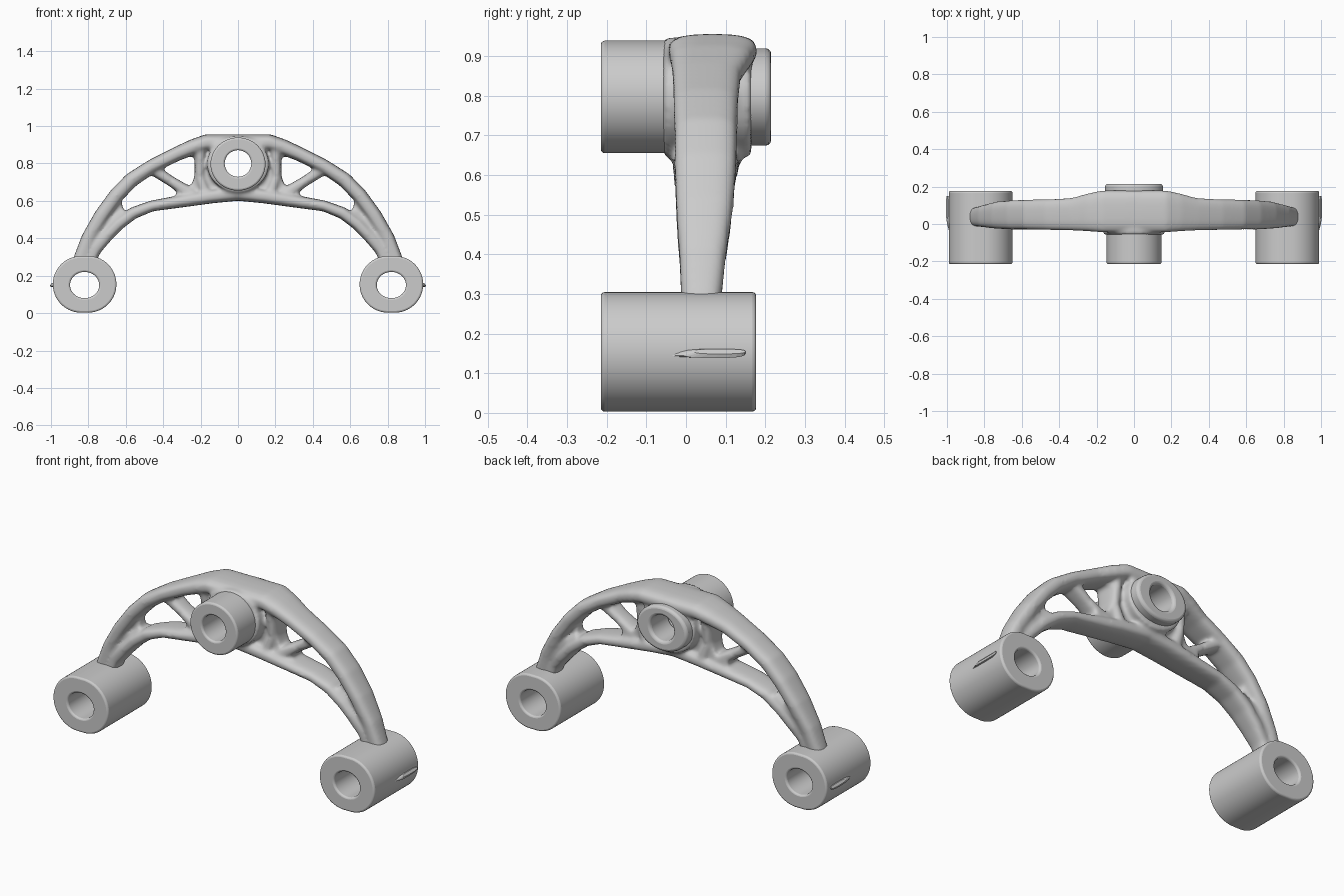
import bpy, bmesh
from math import cos, sin, pi, copysign
from mathutils import Vector

if "Cube" in bpy.data.objects:
    bpy.data.objects.remove(bpy.data.objects["Cube"])


def finish(bm, name):
    bmesh.ops.recalc_face_normals(bm, faces=bm.faces)
    me = bpy.data.meshes.new(name)
    bm.to_mesh(me)
    bm.free()
    ob = bpy.data.objects.new(name, me)
    bpy.context.collection.objects.link(ob)
    return ob


def sweep(bm, sections, s, n=20):
    """Rounded beam through (x, z, half thickness, y0, y1) stations; s mirrors x."""
    rings = []
    for i, (x, z, t, y0, y1) in enumerate(sections):
        a = sections[max(i - 1, 0)]
        b = sections[min(i + 1, len(sections) - 1)]
        d = Vector((b[0] - a[0], b[1] - a[1])).normalized()
        ring = []
        for k in range(n):
            c, q = cos(2 * pi * k / n), sin(2 * pi * k / n)
            u = copysign(abs(c) ** 0.7, c) * t
            v = (y0 + y1) / 2 + copysign(abs(q) ** 0.7, q) * (y1 - y0) / 2
            ring.append(bm.verts.new((s * (x - d.y * u), v, z + d.x * u)))
        rings.append(ring)
    for a, b in zip(rings, rings[1:]):
        for k in range(n):
            j = (k + 1) % n
            bm.faces.new((a[k], a[j], b[j], b[k]))
    bm.faces.new(rings[0])
    bm.faces.new(rings[-1])


def plate(bm, outline, y0, y1, s=1):
    """Flat web from an xz outline."""
    lo = [bm.verts.new((s * x, y0, z)) for x, z in outline]
    hi = [bm.verts.new((s * x, y1, z)) for x, z in outline]
    n = len(lo)
    for k in range(n):
        j = (k + 1) % n
        bm.faces.new((lo[k], lo[j], hi[j], hi[k]))
    bm.faces.new(lo)
    bm.faces.new(hi)


def oval(cx, cz, rx, rz, n=64, flat=0.0):
    pts = []
    for k in range(n):
        a = 2 * pi * (k + 0.5) / n
        pts.append((cx + rx * cos(a) + copysign(flat, cos(a)), cz + rz * sin(a)))
    return pts


def sleeve(name, outer, inner, y0, y1, bevel=0.01):
    """Hollow bushing with softened rims."""
    bm = bmesh.new()
    loops = [[bm.verts.new((x, y, z)) for x, z in pts]
             for pts, y in ((outer, y0), (outer, y1), (inner, y1), (inner, y0))]
    n = len(outer)
    for a, b in zip(loops, loops[1:] + loops[:1]):
        for k in range(n):
            j = (k + 1) % n
            bm.faces.new((a[k], a[j], b[j], b[k]))
    ob = finish(bm, name)
    m = ob.modifiers.new("rim", 'BEVEL')
    m.width, m.segments, m.limit_method, m.angle_limit = bevel, 3, 'ANGLE', 1.0
    bpy.ops.object.select_all(action='DESELECT')
    ob.select_set(True)
    bpy.context.view_layer.objects.active = ob
    bpy.ops.object.shade_smooth_by_angle(angle=0.6)
    return ob


# Arch: chords, struts and webs fused into one organic skin
outer_chord = [(-.02, .912, .044, -.045, .18), (.17, .912, .044, -.045, .18),
               (.24, .888, .042, -.04, .165), (.33, .85, .038, -.035, .14),
               (.46, .785, .037, -.032, .132), (.57, .712, .04, -.03, .13),
               (.65, .63, .04, -.03, .128), (.73, .52, .04, -.026, .12),
               (.80, .40, .038, -.018, .102), (.845, .27, .042, -.012, .088)]
inner_chord = [(-.02, .645, .042, -.035, .14), (.14, .625, .038, -.035, .135),
               (.28, .602, .034, -.032, .13), (.46, .573, .029, -.03, .125),
               (.56, .535, .032, -.028, .12), (.64, .476, .033, -.025, .115),
               (.71, .405, .034, -.02, .105), (.765, .34, .034, -.014, .09),
               (.805, .26, .038, -.012, .086)]
strut = [(.24, .63, .034, -.01, .11), (.36, .706, .027, 0, .1), (.48, .785, .032, -.01, .11)]
hub_rib = [(.17, .63, .034, -.02, .13), (.205, .73, .028, -.01, .12), (.2, .89, .032, -.03, .14)]
leg_rib = [(.61, .54, .02, 0, .1), (.72, .46, .022, 0, .1), (.82, .32, .025, -.005, .085)]
leg_web = [(.625, .61), (.61, .53), (.70, .42), (.80, .28), (.85, .28), (.75, .5)]
hub_web = [(-.02, .92), (.19, .91), (.245, .86), (.215, .78), (.25, .68),
           (.325, .655), (.335, .6), (-.02, .63)]

bm = bmesh.new()
for s in (1, -1):
    for path in (outer_chord, inner_chord, strut, hub_rib, leg_rib):
        sweep(bm, path, s)
    plate(bm, leg_web, .015, .075, s)
    plate(bm, hub_web, .01, .105, s)
plate(bm, oval(0, .797, .165, .15), -.058, .165)
arch = finish(bm, "arch")
m = arch.modifiers.new("fuse", 'REMESH')
m.mode, m.voxel_size, m.use_smooth_shade = 'VOXEL', .01, True
m = arch.modifiers.new("soften", 'SMOOTH')
m.factor, m.iterations = .5, 8

# Clearance for the centre bore
bm = bmesh.new()
plate(bm, oval(0, .8, .09, .09), -.4, .4)
cutter = finish(bm, "bore_cutter")
cutter.hide_render = True
cutter.display_type = 'WIRE'
m = arch.modifiers.new("bore", 'BOOLEAN')
m.operation, m.object, m.solver = 'DIFFERENCE', cutter, 'EXACT'

# Centre bushing: round in front, oval collar behind
bore = oval(0, .8, .071, .071)
sleeve("centre_bushing_front", oval(0, .797, .147, .142), bore, -.215, .05)
sleeve("centre_bushing_rear", oval(0, .797, .155, .123), bore, .05, .215, .015)

# End bushings with their small outer seam
for s, side in ((1, "right"), (-1, "left")):
    sleeve("end_bushing_" + side, oval(s * .82, .154, .15, .151, flat=.02),
           oval(s * .82, .15, .078, .07), -.215, .177)
    bm = bmesh.new()
    sweep(bm, [(.985, .145, .004, -.05, .12), (.994, .15, .014, -.01, .15),
               (1.0, .155, .008, .02, .15)], s)
    finish(bm, "seam_" + side)
